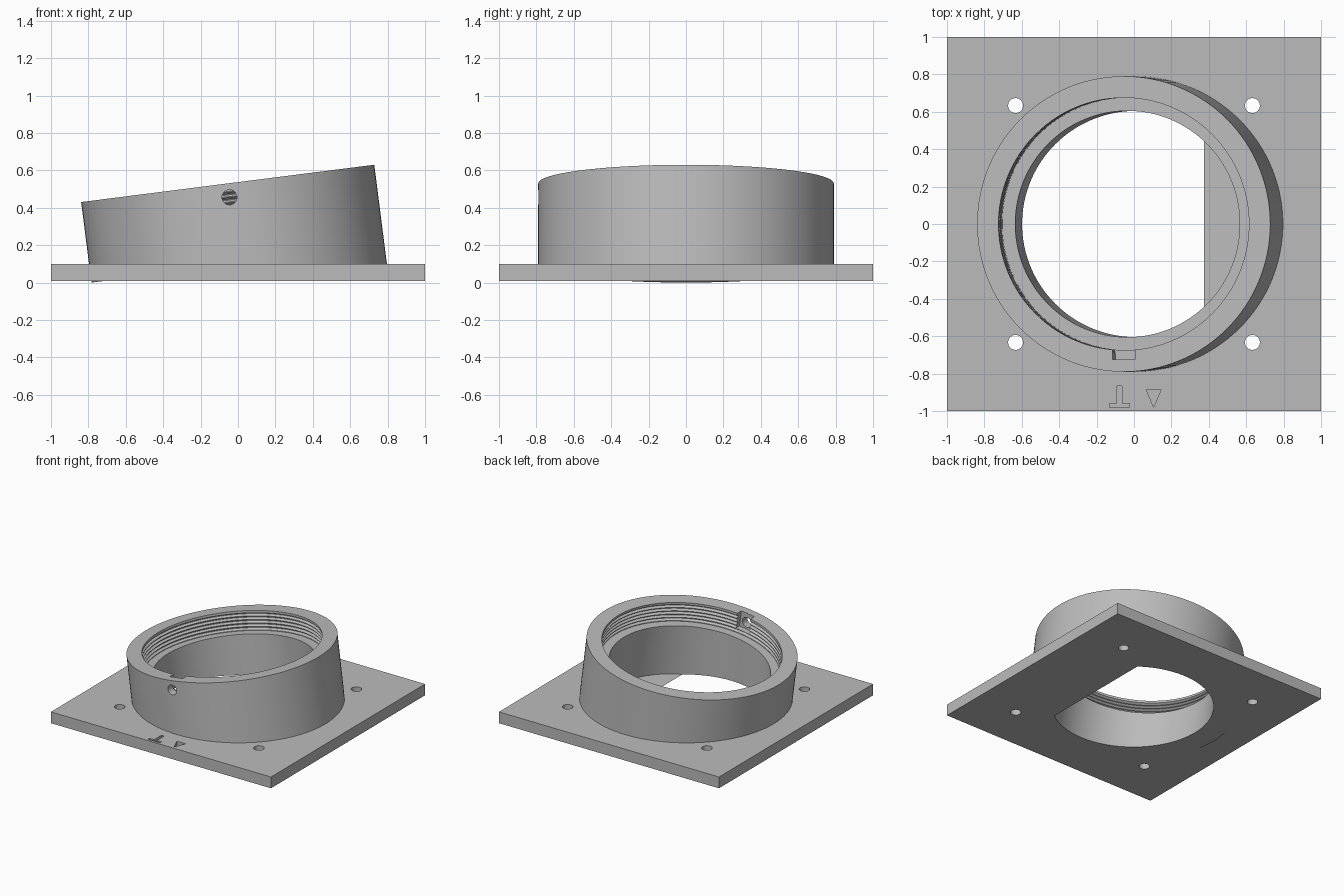
import bpy, bmesh, math
from mathutils import Matrix, Vector

if "Cube" in bpy.data.objects:
    bpy.data.objects.remove(bpy.data.objects["Cube"], do_unlink=True)

SEGMENTS = 128
PLATE_BOTTOM, PLATE_TOP = 0.007, 0.1
# Collar frame: origin at the middle of the tilted rim, z along the bore
TILT = Matrix.Translation((-0.055, 0, 0.53)) @ Matrix.Rotation(math.radians(-7.25), 4, 'Y')

grey = bpy.data.materials.new("plain grey")
grey.use_nodes = True
grey.diffuse_color = (0.5, 0.5, 0.5, 1)
grey.node_tree.nodes["Principled BSDF"].inputs["Base Color"].default_value = (0.5, 0.5, 0.5, 1)


def make(name, bm, matrix=Matrix()):
    bm.transform(matrix)
    bmesh.ops.recalc_face_normals(bm, faces=bm.faces)
    mesh = bpy.data.meshes.new(name)
    bm.to_mesh(mesh)
    bm.free()
    mesh.materials.append(grey)
    obj = bpy.data.objects.new(name, mesh)
    bpy.context.collection.objects.link(obj)
    return obj


def lathe(profile, segments=SEGMENTS):
    """Solid of revolution from (radius, z) points, capped at both ends."""
    bm = bmesh.new()
    rings = []
    for r, z in profile:
        angles = [math.tau * i / segments for i in range(segments)]
        rings.append([bm.verts.new((r * math.cos(a), r * math.sin(a), z)) for a in angles])
    for low, high in zip(rings, rings[1:]):
        for i in range(segments):
            j = (i + 1) % segments
            bm.faces.new((low[i], low[j], high[j], high[i]))
    bm.faces.new(rings[0])
    bm.faces.new(rings[-1])
    return bm


def prism(points, z0, z1):
    """Outline in xy pulled up from z0 to z1."""
    bm = bmesh.new()
    low = [bm.verts.new((x, y, z0)) for x, y in points]
    high = [bm.verts.new((x, y, z1)) for x, y in points]
    bm.faces.new(low)
    bm.faces.new(high)
    for i in range(len(points)):
        j = (i + 1) % len(points)
        bm.faces.new((low[i], low[j], high[j], high[i]))
    return bm


def rectangle(x0, x1, y0, y1):
    return [(x0, y0), (x1, y0), (x1, y1), (x0, y1)]


def combine(target, tool, operation):
    tool.hide_render = True
    mod = target.modifiers.new(tool.name, 'BOOLEAN')
    mod.object, mod.operation, mod.solver = tool, operation, 'EXACT'
    bpy.context.view_layer.objects.active = target
    bpy.ops.object.modifier_apply(modifier=mod.name)
    bpy.data.objects.remove(tool, do_unlink=True)


# Square mounting plate
body = make("angled_flange", prism(rectangle(-1, 1, -1, 1), PLATE_BOTTOM, PLATE_TOP))

# Tilted collar, trimmed level inside the plate
bm = lathe([(0.79, -0.65), (0.79, 0)])
bm.transform(TILT)
cut = bmesh.ops.bisect_plane(bm, geom=bm.verts[:] + bm.edges[:] + bm.faces[:],
                             plane_co=Vector((0, 0, 0.05)), plane_no=Vector((0, 0, 1)),
                             clear_inner=True)
bmesh.ops.holes_fill(bm, edges=[e for e in bm.edges if e.is_boundary], sides=0)
combine(body, make("collar", bm), 'UNION')

# Collar heel that just breaks through the underside
combine(body, make("collar_heel", lathe([(0.788, -0.434), (0.788, -0.35)]), TILT), 'UNION')

# Bore with a wider, threaded recess at the rim
bore = [(0.605, -0.573), (0.605, -0.16), (0.675, -0.16)]
for i in range(5):
    z = -0.155 + 0.028 * i
    bore += [(0.675, z), (0.695, z + 0.01), (0.695, z + 0.014), (0.675, z + 0.024)]
bore += [(0.675, 0.05)]
combine(body, make("bore", lathe(bore), TILT), 'DIFFERENCE')

# Nut slot in the front wall and the screw hole behind it
combine(body, make("nut_slot", prism(rectangle(-0.06, 0.06, -0.725, -0.62), -0.13, 0.05), TILT),
        'DIFFERENCE')
across = TILT @ Matrix.Translation((0, -0.75, -0.075)) @ Matrix.Rotation(math.pi / 2, 4, 'X')
combine(body, make("screw_hole", lathe([(0.04, -0.12), (0.04, 0.12)], 32), across), 'DIFFERENCE')

# Four mounting holes
for sx in (-1, 1):
    for sy in (-1, 1):
        place = Matrix.Translation((sx * 0.633, sy * 0.633, 0))
        combine(body, make("mounting_hole", lathe([(0.04, -0.1), (0.04, 0.2)], 32), place),
                'DIFFERENCE')

# Engraved alignment marks on the front margin
upright = [(-0.13, -0.98), (-0.025, -0.98), (-0.025, -0.96), (-0.065, -0.96),
           (-0.065, -0.865), (-0.09, -0.865), (-0.09, -0.96), (-0.13, -0.96)]
pointer = [(0.065, -0.885), (0.105, -0.98), (0.145, -0.885)]
for name, outline in (("upright_mark", upright), ("pointer_mark", pointer)):
    combine(body, make(name, prism(outline, PLATE_TOP - 0.03, 0.15)), 'DIFFERENCE')

# Smooth round walls, crisp edges
bpy.ops.object.select_all(action='DESELECT')
body.select_set(True)
bpy.context.view_layer.objects.active = body
bpy.ops.object.shade_smooth_by_angle(angle=math.radians(25))
